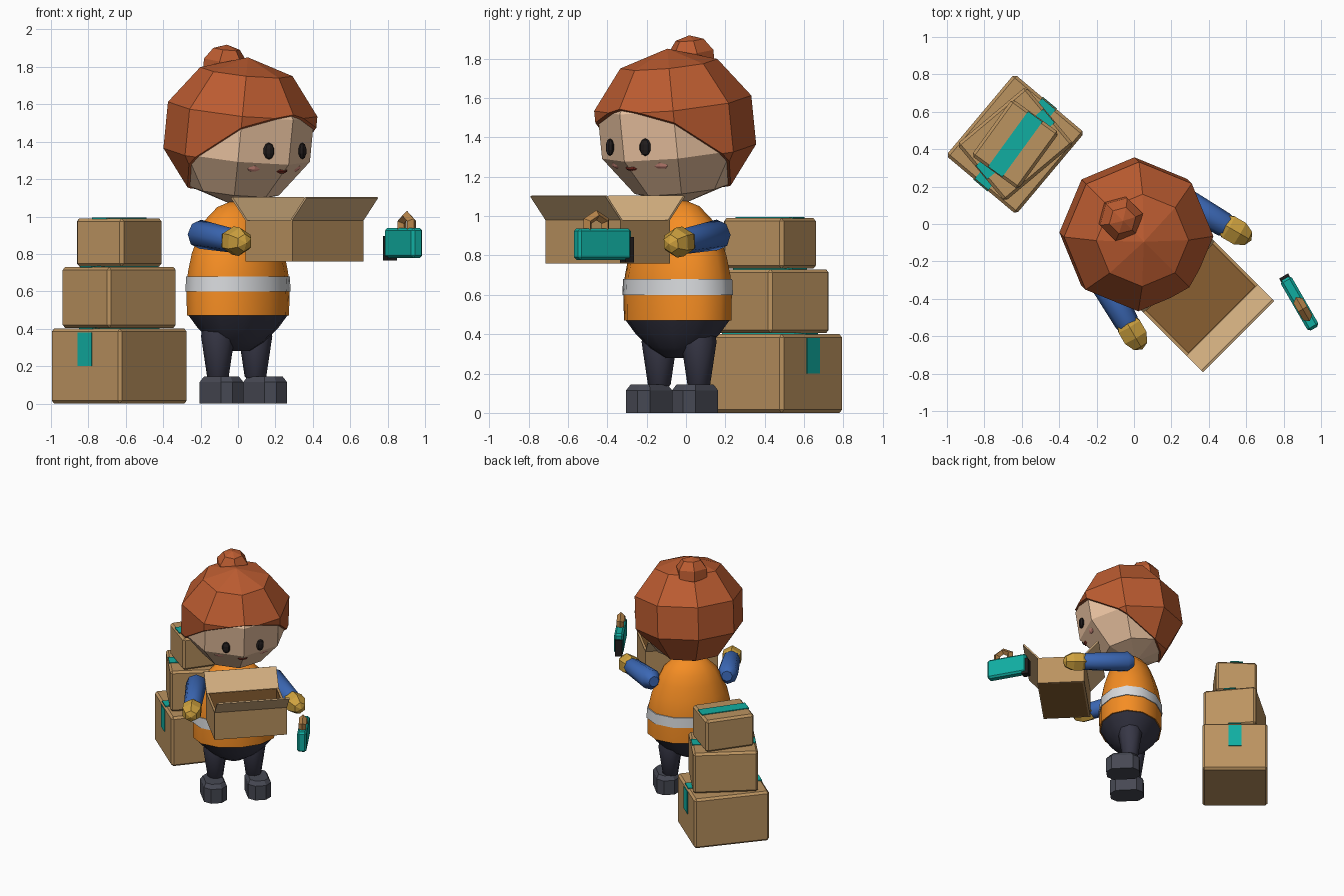
import bpy, bmesh
from math import radians, pi, sin, cos
from mathutils import Matrix, Vector

if "Cube" in bpy.data.objects:
    bpy.data.objects.remove(bpy.data.objects["Cube"])

T = Matrix.Translation
# the worker is turned 45 degrees; worker parts are built in this frame
BODY = Matrix.Rotation(radians(45), 4, 'Z') @ T((-.03, -.04, 0))
WORLD = Matrix.Identity(4)
mats = {}


def mat(name, rgb):
    m = bpy.data.materials.new(name)
    m.diffuse_color = [(c / 255) ** 2.2 for c in rgb] + [1]
    m.use_nodes = True
    m.node_tree.nodes["Principled BSDF"].inputs["Base Color"].default_value = m.diffuse_color
    mats[name] = m


for n, c in dict(hair=(186, 92, 52), skin=(232, 192, 158), dark=(38, 34, 34), blush=(225, 150, 135),
                 lips=(130, 50, 40), orange=(245, 140, 40), silver=(215, 217, 220), navy=(58, 58, 72),
                 shoe=(72, 74, 84), blue=(62, 104, 180), glove=(205, 160, 65), card=(186, 146, 96),
                 inside=(135, 95, 52), flap=(212, 175, 128), teal=(24, 172, 160), roll=(180, 130, 75)).items():
    mat(n, c)


def finish(bm, name, m, frame=WORLD, smooth=None):
    bmesh.ops.recalc_face_normals(bm, faces=bm.faces)
    me = bpy.data.meshes.new(name)
    bm.transform(frame)
    bm.to_mesh(me)
    bm.free()
    me.materials.append(mats[m])
    ob = bpy.data.objects.new(name, me)
    bpy.context.collection.objects.link(ob)
    if smooth:
        bpy.ops.object.select_all(action='DESELECT')
        ob.select_set(True)
        bpy.context.view_layer.objects.active = ob
        bpy.ops.object.shade_smooth_by_angle(angle=radians(smooth))
    return ob


def box(name, m, size, at, frame=WORLD, bevel=0):
    bm = bmesh.new()
    bmesh.ops.create_cube(bm, size=1, matrix=Matrix.Diagonal((*size, 1)))
    if bevel:
        bmesh.ops.bevel(bm, geom=bm.edges[:], offset=bevel, segments=1, affect='EDGES')
    return finish(bm, name, m, frame @ T(at))


def ball(name, m, radii, at, frame=WORLD, rot=WORLD, u=8, v=5, cut=None):
    bm = bmesh.new()
    bmesh.ops.create_uvsphere(bm, u_segments=u, v_segments=v, radius=1)
    bm.transform(T(at) @ rot @ Matrix.Diagonal((*radii, 1)))
    if cut:
        bmesh.ops.bisect_plane(bm, geom=bm.verts[:] + bm.edges[:] + bm.faces[:], plane_co=cut[0],
                               plane_no=cut[1], clear_inner=True)
        bmesh.ops.holes_fill(bm, edges=[e for e in bm.edges if e.is_boundary])
    return finish(bm, name, m, frame)


def lathe(name, m, rings, frame, n=8, smooth=50):
    """rings of (z, rx, ry) joined into a closed body"""
    bm = bmesh.new()
    loops = [[bm.verts.new((rx * cos(2 * pi * i / n), ry * sin(2 * pi * i / n), z)) for i in range(n)]
             for z, rx, ry in rings]
    for a, b in zip(loops, loops[1:]):
        for i in range(n):
            bm.faces.new((a[i], a[(i + 1) % n], b[(i + 1) % n], b[i]))
    bm.faces.new(loops[0])
    bm.faces.new(loops[-1])
    return finish(bm, name, m, frame, smooth)


def oval(rows):
    return [(z, 1.15 * r, .87 * r) for z, r in rows]


# torso, reflective band, hips
TORSO = BODY @ T((0, .01, 0))
lathe("vest", "orange", oval([(.47, .27), (.6, .272), (.7, .265), (.8, .245), (.9, .21), (.98, .175),
                              (1.05, .11), (1.08, .04)]), TORSO, 12)
lathe("vest_band", "silver", oval([(.6, .278), (.68, .274)]), TORSO, 12)
lathe("hips", "navy", oval([(.28, .06), (.33, .14), (.40, .21), (.48, .268)]), TORSO, 12)

# head tilted slightly down, hair cap, bun
tilt = Matrix.Rotation(radians(8), 4, 'X')
ball("head", "skin", (.405, .405, .392), (0, -.008, 1.45), BODY, tilt)
ball("hair", "hair", (.422, .422, .405), (0, -.008, 1.45), BODY, tilt,
     cut=((0, .03, 1.27), (0, .53, .85)))
ball("hair_bun", "hair", (.125, .125, .12), (0, .11, 1.80), BODY, tilt, 6, 5)
ball("mouth", "lips", (.04, .025, .016), (0, -.318, 1.245), BODY)

# paired parts
for side, s in (("right", -1), ("left", 1)):
    turn = Matrix.Rotation(s * radians(22), 4, 'Z')
    ball(side + "_eye", "dark", (.032, .02, .045), (s * .127, -.35, 1.35), BODY, turn)
    ball(side + "_cheek", "blush", (.052, .02, .03), (s * .16, -.268, 1.268), BODY,
         turn @ Matrix.Rotation(radians(25), 4, 'X'))
    lathe(side + "_leg", "navy", [(.12, .035, .035), (.145, .058, .058), (.36, .09, .09), (.43, .08, .08)],
          BODY @ T((s * .142, .02, 0)))
    # shoe: cornered footprint extruded upward
    hw, hl, c = .085, .125, .045
    foot = [(-hw, -hl + c), (-hw + c, -hl), (hw - c, -hl), (hw, -hl + c),
            (hw, hl - c), (hw - c, hl), (-hw + c, hl), (-hw, hl - c)]
    bm = bmesh.new()
    rows = [[bm.verts.new((x * k, y * k, z)) for x, y in foot] for z, k in ((0, 1), (.115, 1), (.145, .8))]
    for a, b in zip(rows, rows[1:]):
        for i in range(8):
            bm.faces.new((a[i], a[(i + 1) % 8], b[(i + 1) % 8], b[i]))
    bm.faces.new(rows[0])
    bm.faces.new(rows[-1])
    finish(bm, side + "_shoe", "shoe", BODY @ T((s * .165, -.03, 0)))
    # arm reaching forward, glove at its end
    a, b = Vector((s * .285, .01, .905)), Vector((s * .384, -.36, .868))
    d = b - a
    aim = d.to_track_quat('Z', 'Y').to_matrix().to_4x4()
    L = d.length
    lathe(side + "_arm", "blue", [(-.05, .04, .04), (0, .078, .078), (L - .06, .066, .066), (L - .01, .05, .05)],
          BODY @ T(a) @ aim)
    ball(side + "_glove", "glove", (.08, .08, .11), b, BODY, aim, 6, 5)

# carried open carton: walls, floor and inner lining
CARTON = BODY @ T((-.0, -.493, .76))
w, dp, h, t = .54, .355, .22, .015
box("carton_floor", "inside", (w - t, dp - t, t), (0, 0, t / 2), CARTON)
for s, n in ((-1, "front"), (1, "back")):
    box(n + "_carton_wall", "card", (w, t, h), (0, s * (dp - t) / 2, h / 2), CARTON)
    box(n + "_carton_lining", "inside", (w - 2 * t, .004, h - .002), (0, s * (dp / 2 - t - .002), h / 2), CARTON)
    # flap leaning outward
    bm = bmesh.new()
    y0, y1 = s * dp / 2, s * (dp / 2 + .11)
    prof = [(y0, h), (y1, h + .12), (y1 - s * .012, h + .125), (y0 - s * .014, h)]
    ends = [[bm.verts.new((x, y, z)) for y, z in prof] for x in (-w / 2, w / 2)]
    for i in range(4):
        j = (i + 1) % 4
        bm.faces.new((ends[0][i], ends[0][j], ends[1][j], ends[1][i]))
    for e in ends:
        bm.faces.new(e)
    finish(bm, n + "_carton_flap", "flap", CARTON)
for s, n in ((-1, "right"), (1, "left")):
    box(n + "_carton_wall", "card", (t, dp - 2 * t, h), (s * (w - t) / 2, 0, h / 2), CARTON)
    box(n + "_carton_lining", "inside", (.004, dp - 2 * t, h - .002), (s * (w / 2 - t - .002), 0, h / 2), CARTON)

# stack of sealed boxes with tape
for name, ang, lx, ly, z0, z1 in (("bottom", 50, .57, .49, 0, .4), ("middle", 40, .48, .40, .405, .73),
                                  ("top", 54, .375, .31, .733, .99)):
    F = T((-.635, .427, 0)) @ Matrix.Rotation(radians(ang), 4, 'Z')
    box(name + "_box", "card", (lx, ly, z1 - z0), (0, 0, (z0 + z1) / 2), F, .016)
    box(name + "_box_tape", "teal", (lx - .01, .095, .008), (0, 0, z1 + .002), F)
    if name == "bottom":
        for s in (-1, 1):
            box("bottom_box_end_tape", "teal", (.008, .1, .18), (s * lx / 2, 0, .29), F)

# tape dispenser
D = T((.885, -.425, 0)) @ Matrix.Rotation(radians(-60), 4, 'Z')
box("dispenser_body", "teal", (.31, .068, .16), (0, 0, .858), D, .014)
box("dispenser_cutter", "dark", (.05, .055, .13), (-.145, 0, .83), D)
bm = bmesh.new()
n, k = 6, 4
ring = [[bm.verts.new(((.06 + .026 * cos(2 * pi * j / k)) * cos(pi / 6 + 2 * pi * i / n), .028 * sin(2 * pi * j / k),
                       (.06 + .026 * cos(2 * pi * j / k)) * sin(pi / 6 + 2 * pi * i / n))) for j in range(k)]
        for i in range(n)]
for i in range(n):
    for j in range(k):
        bm.faces.new((ring[i][j], ring[i][(j + 1) % k], ring[(i + 1) % n][(j + 1) % k], ring[(i + 1) % n][j]))
finish(bm, "tape_roll", "roll", D @ T((.035, 0, .945)))
